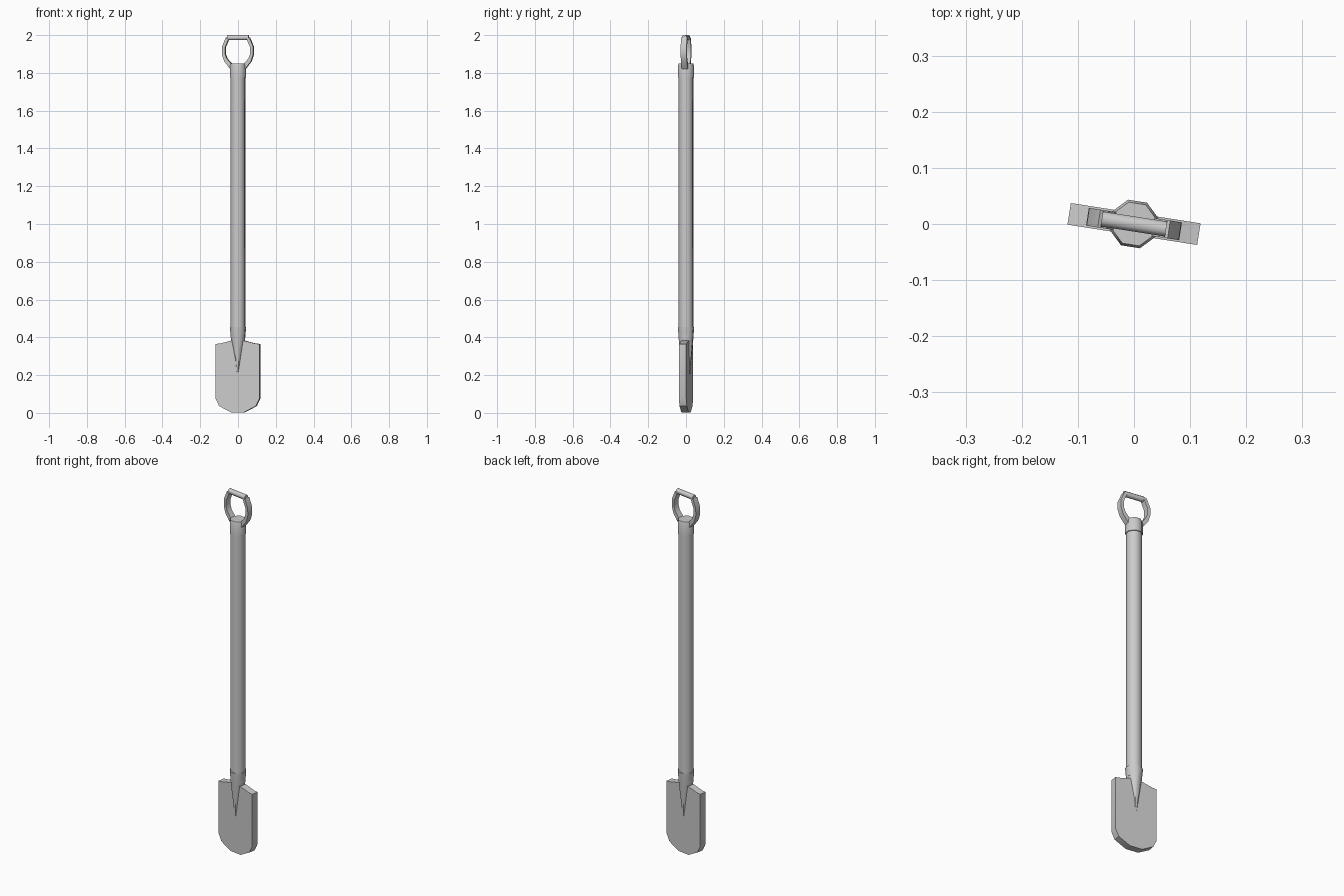
import bpy, bmesh, math
from mathutils import Matrix

if "Cube" in bpy.data.objects:
    bpy.data.objects.remove(bpy.data.objects["Cube"])

TURN = Matrix.Rotation(math.radians(-8.9), 4, 'Z')


def finish(name, bm, smooth=50):
    bmesh.ops.recalc_face_normals(bm, faces=bm.faces)
    bm.transform(TURN)
    me = bpy.data.meshes.new(name)
    bm.to_mesh(me)
    bm.free()
    ob = bpy.data.objects.new(name, me)
    bpy.context.collection.objects.link(ob)
    bpy.ops.object.select_all(action='DESELECT')
    ob.select_set(True)
    bpy.context.view_layer.objects.active = ob
    bpy.ops.object.shade_smooth_by_angle(angle=math.radians(smooth))
    return ob


def loft(name, rings, sides=8, matrix=Matrix()):
    """rings: (x radius, y radius, height)"""
    bm = bmesh.new()
    loops = []
    for rx, ry, z in rings:
        loops.append([bm.verts.new((rx * math.cos(a), ry * math.sin(a), z))
                      for a in [(i + 0.5) * math.tau / sides for i in range(sides)]])
    for a, b in zip(loops, loops[1:]):
        for i in range(sides):
            j = (i + 1) % sides
            bm.faces.new((a[i], a[j], b[j], b[i]))
    bm.faces.new(loops[0])
    bm.faces.new(loops[-1])
    bm.transform(matrix)
    return finish(name, bm)


def plate(name, outline, depth):
    """Extrude an x-z outline along y, centred on y = 0"""
    bm = bmesh.new()
    face = bm.faces.new([bm.verts.new((x, -depth / 2, z)) for x, z in outline])
    ext = bmesh.ops.extrude_face_region(bm, geom=[face])
    verts = [g for g in ext['geom'] if isinstance(g, bmesh.types.BMVert)]
    bmesh.ops.translate(bm, verts=verts, vec=(0, depth, 0))
    return finish(name, bm, 30)


# Blade
half = [(0.035, 0.003), (0.098, 0.036), (0.117, 0.075),
        (0.117, 0.365), (0.095, 0.367), (0.032, 0.383)]
plate("blade", half + [(-x, z) for x, z in reversed(half)], 0.039)

# Shaft and its sockets
loft("shaft", [(0.040, 0.040, 0.40), (0.040, 0.040, 1.80)])
loft("blade_socket", [(0.006, 0.022, 0.205), (0.037, 0.039, 0.38),
                      (0.0445, 0.0445, 0.455)])
loft("handle_socket", [(0.0445, 0.0445, 1.775), (0.0445, 0.0445, 1.835),
                       (0.040, 0.040, 1.85)])

# Handle arms
arm = [(0.036, 1.815), (0.072, 1.862), (0.084, 1.90), (0.083, 1.94), (0.063, 1.987),
       (0.048, 1.980), (0.067, 1.935), (0.067, 1.90), (0.058, 1.876), (0.028, 1.842)]
for name, s in (("arm_right", 1), ("arm_left", -1)):
    plate(name, [(s * x, z) for x, z in arm], 0.032)

# Grip bar
loft("grip", [(0.0145, 0.0145, -0.058), (0.0145, 0.0145, 0.058)], 8,
     Matrix.Translation((0, 0, 1.9866)) @ Matrix.Rotation(math.pi / 2, 4, 'Y'))
